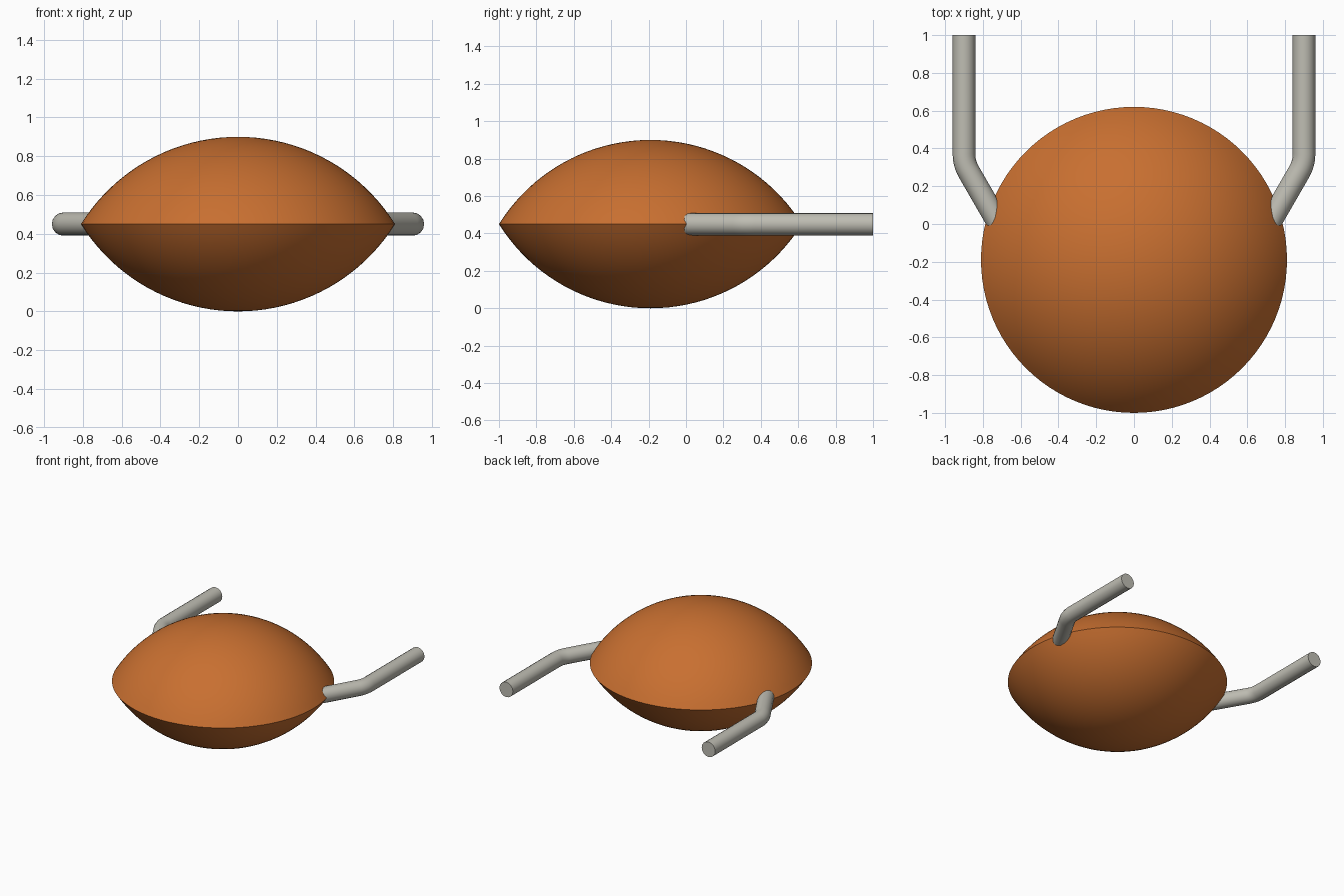
import bpy, bmesh, math
from mathutils import Vector, Matrix

cube = bpy.data.objects.get("Cube")
if cube:
    bpy.data.objects.remove(cube, do_unlink=True)

CENTRE = Vector((0, -0.19, 0.45))
RIM, HALF = 0.81, 0.45


def material(name, rgb):
    mat = bpy.data.materials.new(name)
    mat.use_nodes = True
    mat.diffuse_color = (*rgb, 1)
    mat.node_tree.nodes["Principled BSDF"].inputs["Base Color"].default_value = (*rgb, 1)
    return mat


def smooth(obj):
    bpy.ops.object.select_all(action="DESELECT")
    obj.select_set(True)
    bpy.context.view_layer.objects.active = obj
    bpy.ops.object.shade_smooth_by_angle(angle=math.radians(35))


orange = material("burnt_orange", (0.58, 0.16, 0.03))
grey = material("warm_grey", (0.52, 0.51, 0.45))

# Lens-shaped body: two shallow spherical caps meeting at a sharp rim
sphere_r = (RIM ** 2 + HALF ** 2) / (2 * HALF)
spread = math.asin(RIM / sphere_r)
steps = 20
upper = [(sphere_r * math.sin(spread * i / steps),
          HALF - sphere_r * (1 - math.cos(spread * i / steps)))
         for i in range(steps + 1)]
profile = upper + [(r, -z) for r, z in reversed(upper[:-1])]
bm = bmesh.new()
verts = [bm.verts.new((r, 0, z)) for r, z in profile]
edges = [bm.edges.new(pair) for pair in zip(verts, verts[1:])]
bmesh.ops.spin(bm, geom=verts + edges, cent=(0, 0, 0), axis=(0, 0, 1),
               angle=math.tau, steps=96, use_merge=True)
bmesh.ops.remove_doubles(bm, verts=bm.verts, dist=0.0005)
bmesh.ops.recalc_face_normals(bm, faces=bm.faces)
mesh = bpy.data.meshes.new("lens_body")
bm.to_mesh(mesh)
bm.free()
body = bpy.data.objects.new("lens_body", mesh)
body.location = CENTRE
bpy.context.collection.objects.link(body)
mesh.materials.append(orange)
smooth(body)


# Bent round arms, rooted inside the body and pointing backwards
def arm(name, side):
    bend, turn, tangent = Vector((0.9, 0.32)), math.radians(30), 0.05
    radius = tangent / math.tan(turn / 2)
    path = [Vector((0.9, 1.0))]
    for i in range(7):
        a = turn * i / 6
        path.append(Vector((bend.x - radius * (1 - math.cos(a)),
                            bend.y + tangent - radius * math.sin(a))))
    path.append(bend - 0.5 * Vector((math.sin(turn), math.cos(turn))))
    curve = bpy.data.curves.new(name, "CURVE")
    curve.dimensions = "3D"
    curve.bevel_depth = 0.06
    curve.bevel_resolution = 6
    curve.use_fill_caps = True
    spline = curve.splines.new("POLY")
    spline.points.add(len(path) - 1)
    for point, p in zip(spline.points, path):
        point.co = (side * p.x, p.y, CENTRE.z, 1)
    curve.materials.append(grey)
    obj = bpy.data.objects.new(name, curve)
    bpy.context.collection.objects.link(obj)
    bpy.ops.object.select_all(action="DESELECT")
    obj.select_set(True)
    bpy.context.view_layer.objects.active = obj
    bpy.ops.object.convert(target="MESH")
    obj = bpy.context.view_layer.objects.active
    # Weld the end caps to the tube wall
    bm = bmesh.new()
    bm.from_mesh(obj.data)
    bmesh.ops.remove_doubles(bm, verts=bm.verts, dist=0.0005)
    bmesh.ops.recalc_face_normals(bm, faces=bm.faces)
    bm.to_mesh(obj.data)
    bm.free()
    smooth(obj)


for name, side in (("left_arm", 1), ("right_arm", -1)):
    arm(name, side)
